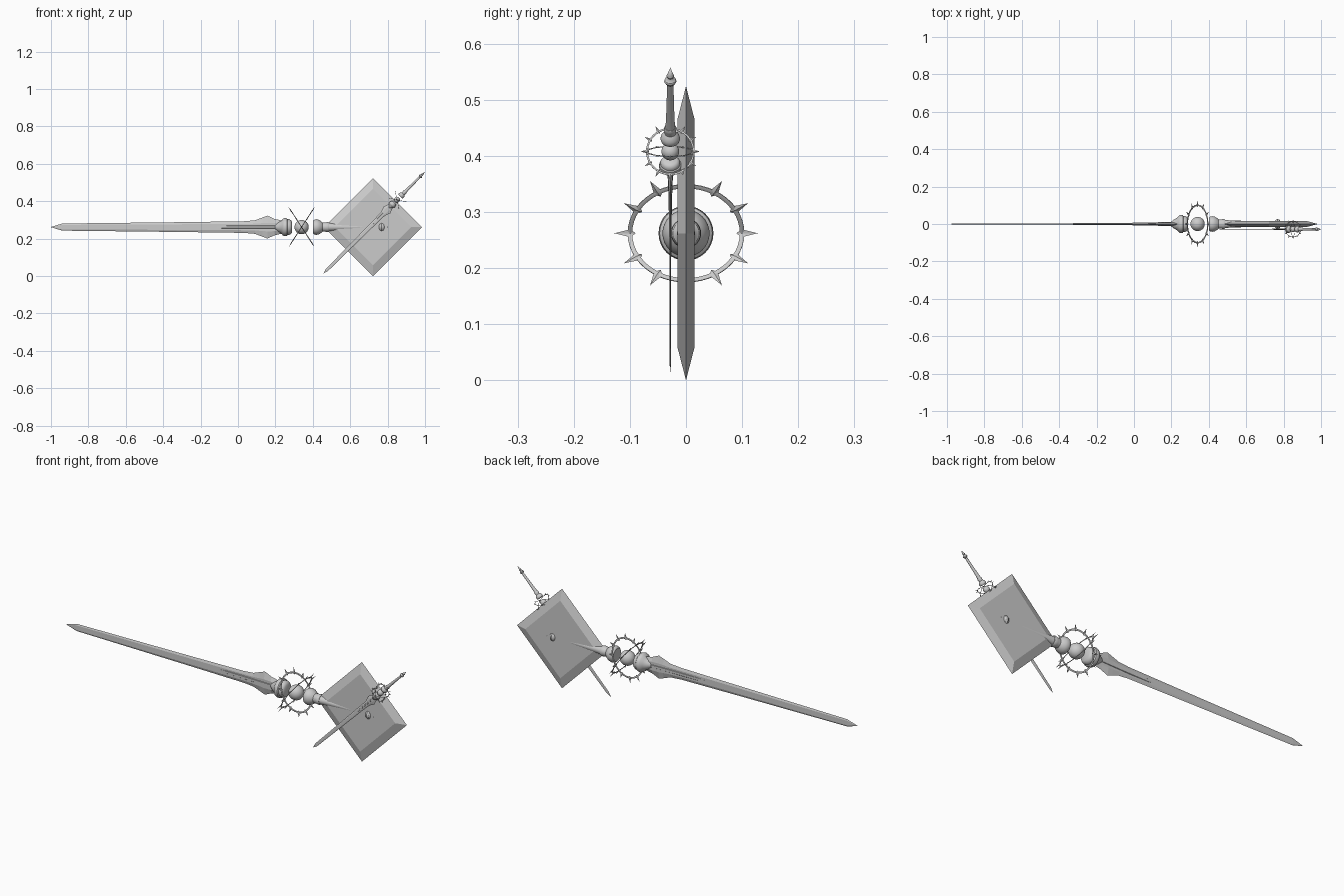
import bpy, bmesh
from math import sin, cos, pi, radians
from mathutils import Matrix, Vector

if "Cube" in bpy.data.objects:
    bpy.data.objects.remove(bpy.data.objects["Cube"])

AXIS_Z = 0.262


def rot(deg, axis):
    return Matrix.Rotation(radians(deg), 4, axis)


def lathe(bm, profile, segs, mat=Matrix(), closed=False):
    """Revolve (x, radius) points about the local x axis."""
    rows = [[bm.verts.new(mat @ Vector((x, r * sin(2 * pi * i / segs), r * cos(2 * pi * i / segs))))
             for i in range(segs)] for x, r in profile]
    pairs = list(zip(rows, rows[1:])) + ([(rows[-1], rows[0])] if closed else [])
    for a, b in pairs:
        for i in range(segs):
            j = (i + 1) % segs
            bm.faces.new((a[i], a[j], b[j], b[i]))


def finish(bm, name, mat, smooth=True):
    bmesh.ops.remove_doubles(bm, verts=bm.verts, dist=1e-6)
    bmesh.ops.dissolve_degenerate(bm, edges=bm.edges, dist=1e-6)
    bmesh.ops.recalc_face_normals(bm, faces=bm.faces)
    me = bpy.data.meshes.new(name)
    bm.to_mesh(me)
    bm.free()
    ob = bpy.data.objects.new(name, me)
    bpy.context.collection.objects.link(ob)
    ob.matrix_world = mat
    if smooth:
        bpy.ops.object.select_all(action='DESELECT')
        ob.select_set(True)
        bpy.context.view_layer.objects.active = ob
        bpy.ops.object.shade_smooth_by_angle(angle=radians(35))
    return ob


def turned(name, profile, mat, segs=32):
    bm = bmesh.new()
    lathe(bm, profile, segs)
    finish(bm, name, mat)


def bladed(name, stations, mat):
    """Six-sided blade section: sharp edges, flat middle. Stations are x, half width, flat half width, half thickness."""
    bm = bmesh.new()
    rows = [[bm.verts.new(p) for p in ((x, 0, w), (x, -t, f), (x, -t, -f), (x, 0, -w), (x, t, -f), (x, t, f))]
            for x, w, f, t in stations]
    for a, b in zip(rows, rows[1:]):
        for i in range(6):
            j = (i + 1) % 6
            bm.faces.new((a[i], a[j], b[j], b[i]))
    bm.faces.new(rows[0])
    bm.faces.new(rows[-1])
    finish(bm, name, mat, smooth=False)


def spiked_ring(name, mat):
    bm = bmesh.new()
    lathe(bm, [(-.001, .096), (.001, .096), (.002, .1), (.001, .104), (-.001, .104), (-.002, .1)], 48, closed=True)
    for k in range(12):
        m = rot(30 * k, 'X') @ rot(90, 'Z') @ Matrix.Diagonal((1, .4, 1, 1))
        lathe(bm, [(.09, 0), (.094, .004), (.102, .0075), (.112, .0045), (.128, 0)], 4, m)
    finish(bm, name, mat)


def sword(prefix, mat):
    # blade with flared base, and raised spine
    bladed(prefix + "_blade", [(-1, .0005, .0002, .0003), (-.94, .019, .012, .003), (-.33, .026, .015, .004),
                               (.03, .031, .017, .005), (.09, .036, .018, .006), (.13, .051, .021, .007),
                               (.157, .061, .023, .008), (.195, .044, .022, .009), (.235, .035, .018, .009)], mat)
    bladed(prefix + "_blade_spine", [(-.17, .0005, .0002, .003), (-.08, .012, .006, .0055),
                                     (.1, .012, .006, .0085), (.22, .012, .006, .012)], mat)
    # turned hilt parts
    turned(prefix + "_collar", [(.185, 0), (.195, .01), (.215, .025), (.232, .034), (.24, .045), (.25, .049),
                                (.261, .047), (.265, .042), (.275, .042), (.284, .036), (.289, .028), (.289, 0)], mat)
    turned(prefix + "_orb", [(.34 - .038 * cos(pi * k / 16), .038 * sin(pi * k / 16)) for k in range(17)], mat)
    turned(prefix + "_grip_collar", [(.401, 0), (.401, .033), (.407, .039), (.418, .042), (.432, .039), (.445, .031),
                                     (.452, .024), (.468, .025), (.48, .027), (.487, .024), (.488, 0)], mat)
    turned(prefix + "_grip", [(.48, .022), (.52, .019), (.6, .0165), (.7, .0145), (.76, .013)], mat)
    turned(prefix + "_pommel", [(.752, 0), (.752, .014), (.757, .021), (.767, .026), (.777, .023), (.784, .014),
                                (.79, .012), (.8, .016), (.806, .013), (.85, 0)], mat)
    # crossed rings around the orb
    for side, tilt in (("left", 33), ("right", -33)):
        spiked_ring(f"{prefix}_ring_{side}", mat @ Matrix.Translation((.34, 0, 0)) @ rot(tilt, 'Y'))


sword("large", Matrix.Translation((0, 0, AXIS_Z)))

# small copy leaning across the front of the plate
s = .415
sword("small", Matrix.Translation((.457, -.028, .0145)) @ rot(-45, 'Y')
      @ Matrix.Scale(s, 4) @ Matrix.Translation((1, 0, 0)))

# bevelled diamond plate
bm = bmesh.new()
lathe(bm, [(-.015, 0), (-.015, .204), (0, .262), (.015, .204), (.015, 0)], 4)
finish(bm, "diamond_plate", Matrix.Translation((.722, 0, AXIS_Z)) @ rot(90, 'Z'), smooth=False)
